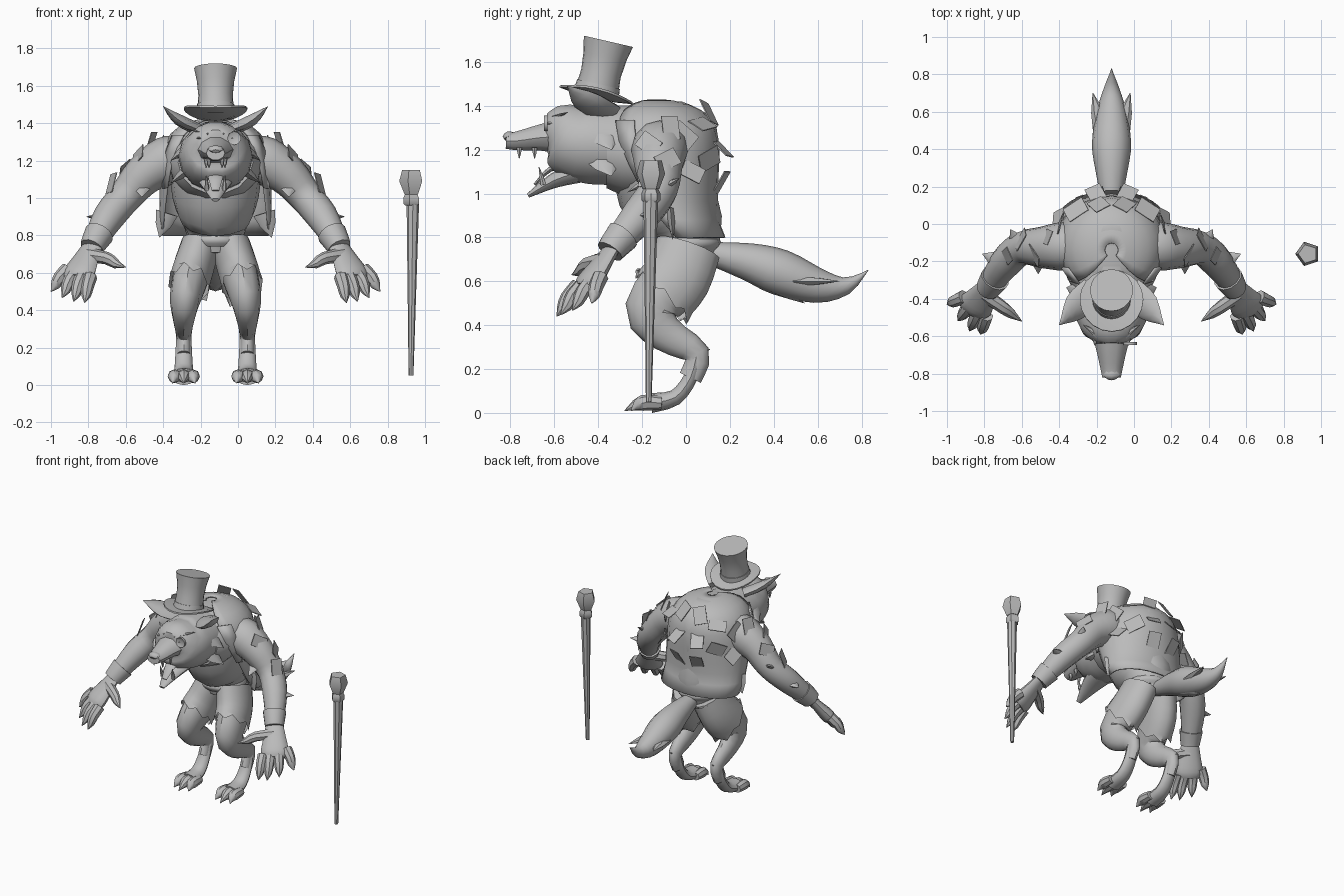
import bpy, bmesh
from math import sin, cos, pi, tau, radians, sqrt
from mathutils import Vector, Matrix

default_cube = bpy.data.objects.get("Cube")
if default_cube:
    bpy.data.objects.remove(default_cube)

grey = bpy.data.materials.new("plain_grey")
grey.use_nodes = True
grey.diffuse_color = (.5, .5, .5, 1)
grey.node_tree.nodes["Principled BSDF"].inputs["Base Color"].default_value = grey.diffuse_color

MIDDLE = -.12  # the figure stands beside the cane
AXIS_X, AXIS_Y, AXIS_Z = Vector((1, 0, 0)), Vector((0, 1, 0)), Vector((0, 0, 1))
parts = []


def finish(name, bm, shift=MIDDLE):
    bmesh.ops.recalc_face_normals(bm, faces=bm.faces)
    mesh = bpy.data.meshes.new(name)
    bm.to_mesh(mesh)
    bm.free()
    mesh.materials.append(grey)
    part = bpy.data.objects.new(name, mesh)
    part.location.x = shift
    bpy.context.collection.objects.link(part)
    parts.append(part)
    return part


def refine(values, steps):
    """Catmull-Rom samples through a list of numbers or vectors."""
    padded = [values[0], *values, values[-1]]
    samples = []
    for a, b, c, d in zip(padded, padded[1:], padded[2:], padded[3:]):
        for step in range(steps):
            t = step / steps
            samples.append(b + (c - a) * (t / 2) + (a * 2 - b * 5 + c * 4 - d) * (t * t / 2)
                           + (b * 3 - a - c * 3 + d) * (t ** 3 / 2))
    return samples + [values[-1]]


def loft(name, path, radii, across=AXIS_X, flat=1, sides=12, steps=3, shift=MIDDLE, capped=True):
    """Skin rings along a path; flat scales the ring away from the across axis."""
    path = refine([Vector(point) for point in path], steps)
    radii = refine(radii, steps)
    bm = bmesh.new()
    rings = []
    for i, (centre, radius) in enumerate(zip(path, radii)):
        along = (path[min(i + 1, len(path) - 1)] - path[max(i - 1, 0)]).normalized()
        wide = (across - along * across.dot(along)).normalized()
        deep = along.cross(wide) * flat
        radius = max(radius, .002)
        rings.append([bm.verts.new(centre + (wide * cos(k * tau / sides) + deep * sin(k * tau / sides)) * radius)
                      for k in range(sides)])
    for low, high in zip(rings, rings[1:]):
        for k in range(sides):
            bm.faces.new((low[k], low[k - 1], high[k - 1], high[k]))
    if capped:
        bm.faces.new(rings[0])
        bm.faces.new(rings[-1])
    return finish(name, bm, shift)


def spike(name, base, tip, radius, flat=.5):
    """Tapered tuft, tooth or claw."""
    base, tip = Vector(base), Vector(tip)
    across = AXIS_Y if abs((tip - base).normalized().x) > .7 else AXIS_X
    loft(name, [base, base.lerp(tip, .5), tip], [radius, radius * .7, 0], across, flat, sides=6, steps=1)


def sheet(name, rows):
    """Cloth skinned over equal rows of points, with a little thickness."""
    bm = bmesh.new()
    grid = [[bm.verts.new(point) for point in row] for row in rows]
    for low, high in zip(grid, grid[1:]):
        for k in range(len(low) - 1):
            bm.faces.new((low[k], low[k + 1], high[k + 1], high[k]))
    finish(name, bm).modifiers.new("cloth", 'SOLIDIFY').thickness = .01


def patch(name, centre, normal, size, turn):
    """Square cloth patch facing along a normal."""
    bm = bmesh.new()
    bmesh.ops.create_cube(bm, size=size)
    facing = normal.to_track_quat('Z', 'Y').to_matrix().to_4x4()
    bm.transform(Matrix.Translation(centre) @ facing @ Matrix.Rotation(turn, 4, 'Z')
                 @ Matrix.Diagonal((.8, 1.1, .05, 1)))
    finish(name, bm)


def coat_point(t, share):
    """Point on the coat: t climbs from hem to collar, share runs around the back."""
    angle = share * radians(105 + 35 * t)
    swell = sqrt(1 - t ** 7)
    return Vector((.3 * swell * sin(angle), -.14 * sqrt(t) + (.18 + .14 * t) * swell * cos(angle), .8 + .63 * t))


# torso, waistband and open coat
loft("torso", [(0, 0, .7), (0, 0, .85), (0, -.08, 1), (0, -.1, 1.28), (0, -.12, 1.4)], [.12, .17, .23, .24, .1], sides=16)
loft("waistband", [(0, 0, .74), (0, 0, .77), (0, 0, .8)], [.14, .16, .15], sides=16)
sheet("coat", [[coat_point(.998 * sin(row / 12 * pi / 2), col / 9 - 1) for col in range(19)] for row in range(13)])

# head, muzzle, open mouth and neck fur
loft("head", [(0, -.1, 1.22), (0, -.3, 1.22), (0, -.48, 1.23), (0, -.58, 1.28), (0, -.64, 1.29)],
     [.2, .2, .195, .15, .08], flat=.93, sides=14)
loft("muzzle", [(0, -.55, 1.26), (0, -.66, 1.255), (0, -.77, 1.24), (0, -.82, 1.24)], [.12, .085, .06, .05],
     flat=.75, sides=10)
loft("nose", [(0, -.77, 1.26), (0, -.81, 1.26), (0, -.83, 1.25)], [.03, .045, .02], flat=.5, sides=8)
loft("lower_jaw", [(0, -.48, 1.1), (0, -.6, 1.06), (0, -.72, .99)], [.1, .07, .02], flat=.5)
loft("tongue", [(0, -.52, 1.14), (0, -.62, 1.11), (0, -.69, 1.04)], [.05, .04, .02], flat=.3, sides=8)
loft("neck_fur", [(0, -.1, 1.2), (0, -.25, 1.19), (0, -.36, 1.19)], [.25, .25, .2], flat=.85, sides=14)

# tilted hat with its brim curling up at the sides
tilt = Matrix.Translation((0, -.41, 1.45)) @ Matrix.Rotation(radians(-13), 4, 'X')
hat = {"hat_crown": ([0, .1, .18, .25], [.1, .092, .1, .115]),
       "hat_band": ([.01, .05], [.104, .1]),
       "hat_brim": ([0, .01, .02, .03], [.09, .17, .17, .09])}
for name, (heights, radii) in hat.items():
    part = loft(name, [(0, 0, height) for height in heights], radii, sides=20, steps=1)
    if name == "hat_brim":
        for vert in part.data.vertices:
            vert.co.z += vert.co.x ** 2 - .015
    part.data.transform(tilt)

# monocle over the left eye
bm = bmesh.new()
bmesh.ops.create_cone(bm, cap_ends=True, segments=14, radius1=.036, radius2=.036, depth=.016)
lenses = [face for face in bm.faces if len(face.verts) > 4]
bmesh.ops.inset_individual(bm, faces=lenses, thickness=.008, depth=-.005)
bm.transform(Matrix.Translation((.1, -.64, 1.32)) @ Matrix.Rotation(pi / 2, 4, 'X'))
finish("monocle", bm)

# bushy tail
loft("tail", [(0, .05, .74), (0, .28, .69), (0, .43, .64), (0, .6, .58), (0, .73, .58), (0, .83, .65)],
     [.04, .085, .105, .08, .04, 0])
spike("tail_lower_tuft", (0, .4, .58), (0, .54, .5), .07)

for sign, side in ((1, "left_"), (-1, "right_")):
    def at(x, y, z):
        return Vector((sign * x, y, z))

    # ear, brow, eye, cheek fur and teeth
    loft(side + "ear", [at(.1, -.36, 1.37), at(.2, -.45, 1.42), at(.28, -.54, 1.49)], [.08, .075, 0],
         AXIS_Y, flat=.4, sides=8)
    spike(side + "brow", at(.03, -.62, 1.34), at(.15, -.54, 1.37), .025)
    spike(side + "eye", at(.08, -.56, 1.32), at(.09, -.65, 1.32), .03)
    for i in range(2):
        cheek = at(.14, -.38, 1.28 - i * .12)
        spike(f"{side}cheek_fur_{i}", cheek, cheek + at(.1, .04, -.08), .08, flat=.4)
    for name, y, gap in (("front", -.76, .035), ("back", -.69, .05)):
        spike(f"{side}{name}_upper_tooth", at(gap, y, 1.21), at(gap, y, 1.16), .014, flat=1)
    spike(side + "lower_tooth", at(.045, -.65, 1.04), at(.05, -.67, 1.12), .014, flat=1)

    # lapel folded back from the coat edge, and the pointed hem
    lapel = []
    for t in (.4, .55, .7, .85):
        edge, fold = coat_point(t, sign), coat_point(t, sign * .8)
        lapel.append((edge + at(0, -.02, 0), edge.lerp(fold, t) + at(.01, -.02, 0)))
    sheet(side + "lapel", lapel)
    spike(side + "coat_corner", at(.26, -.07, .92), at(.3, -.06, .79), .06, flat=.4)

    # arm and sleeve cuff
    shoulder, elbow, forearm = at(.26, -.12, 1.2), at(.48, -.13, 1.01), at(.57, -.21, .9)
    wrist, hand = at(.65, -.33, .76), at(.73, -.44, .6)
    loft(side + "arm", [at(.18, -.12, 1.22), shoulder, shoulder.lerp(elbow, .5) + at(.01, 0, .02), elbow, forearm, wrist],
         [.11, .13, .11, .09, .085, .06], AXIS_Y)
    loft(side + "cuff", [forearm.lerp(wrist, .65), wrist, wrist.lerp(hand, .15)], [.08, .07, .065], AXIS_Y, steps=1)

    # broad hand with four fanned fingers and a thumb, each ending in a claw
    fan = at(.12, .1, .04)
    loft(side + "palm", [wrist, wrist.lerp(hand, .5), hand, hand.lerp(wrist, -.2)], [.055, .075, .095, .075], fan, flat=.5)
    digits = [(hand + fan * (t - .5), at(.7 + .18 * t, -.59 + .16 * t * t, .44 + .06 * t * t))
              for t in (0, .33, .67, 1)]
    digits.append((wrist.lerp(hand, .4), at(.48, -.52, .63)))
    for i, (root, tip) in enumerate(digits):
        knuckle = root.lerp(tip, .5) + AXIS_Z * .015
        loft(f"{side}finger_{i}", [root, knuckle, root.lerp(tip, .75), tip], [.038, .034, .025, 0], AXIS_Y, sides=8, steps=2)

    # torn sleeve tufts
    for i, (base, reach) in enumerate(((elbow, at(.06, .1, .06)), (forearm, at(.12, .05, 0)),
                                       (shoulder.lerp(elbow, .6), at(0, -.14, -.08)))):
        spike(f"{side}sleeve_tuft_{i}", base, base + reach, .06)

    # bent leg, ragged trouser leg and clawed foot
    hip, thigh, knee = at(.08, .01, .75), at(.12, -.04, .62), at(.16, -.16, .47)
    hock, ankle, ball = at(.17, .05, .27), at(.17, .02, .16), at(.17, -.16, .045)
    loft(side + "leg", [hip, thigh, knee, at(.17, -.09, .36), hock, ankle], [.1, .1, .085, .06, .042, .038], flat=1.4)
    loft(side + "foot", [hock, ankle, at(.17, -.05, .07), ball], [.04, .045, .052, .065], flat=.7)
    trouser = loft(side + "trouser_leg", [hip, thigh, thigh.lerp(knee, .6)], [.105, .11, .11], flat=1.45, sides=14, capped=False)
    for i, vert in enumerate(trouser.data.vertices[-14:]):
        vert.co.z += .02 * (-1) ** i
    for i in (-1, 0, 1):
        toe = ball + at(.05 * i, 0, 0)
        loft(f"{side}toe_{i + 2}", [toe + AXIS_Y * .05, toe - AXIS_Y * .04, toe + at(.01 * i, -.12 + .03 * abs(i), -.035)],
             [.03, .036, 0], sides=8)
    spike(side + "heel_fur", at(.17, .04, .26), at(.17, .11, .29), .04)
    spike(side + "tail_side_tuft", at(.05, .5, .6), at(.1, .7, .6), .05)

    # patches scattered over the coat back, then down the sleeve
    for i in range(7):
        spot = coat_point(.4 + .08 * i, sign * (.12 + .2 * (i * 2 % 3)))
        outward = (spot - Vector((0, -.1, 1.1))).normalized()
        lift = AXIS_Z * (.6 if i % 2 else -.4)
        patch(f"{side}back_patch_{i}", spot + outward * .02, outward + lift, .11, sign * i)
    for i in range(4):
        outward = at(.5, .3 * (-1) ** i, .6).normalized()
        spot = shoulder.lerp(elbow, i * .35) + outward * (.14 - .01 * i)
        patch(f"{side}sleeve_patch_{i}", spot, outward + at(.3, 0, -.4), .1, sign * i)

# cane with a five-sided knob
loft("cane_shaft", [(.925, -.17, .05), (.935, -.16, 1)], [.013, .034], sides=8, steps=1, shift=0)
for name, heights, radii in (("cane_collar", [.96, .97, 1, 1.02], [.036, .046, .046, .036]),
                             ("cane_knob", [1.02, 1.09, 1.15], [.04, .068, .052])):
    loft(name, [(.93, -.16, height) for height in heights], radii, -AXIS_X, sides=5, steps=1, shift=0)

# smooth shading with kept edges
bpy.ops.object.select_all(action='DESELECT')
for part in parts:
    part.select_set(True)
bpy.context.view_layer.objects.active = parts[0]
bpy.ops.object.shade_smooth_by_angle(angle=radians(40))
